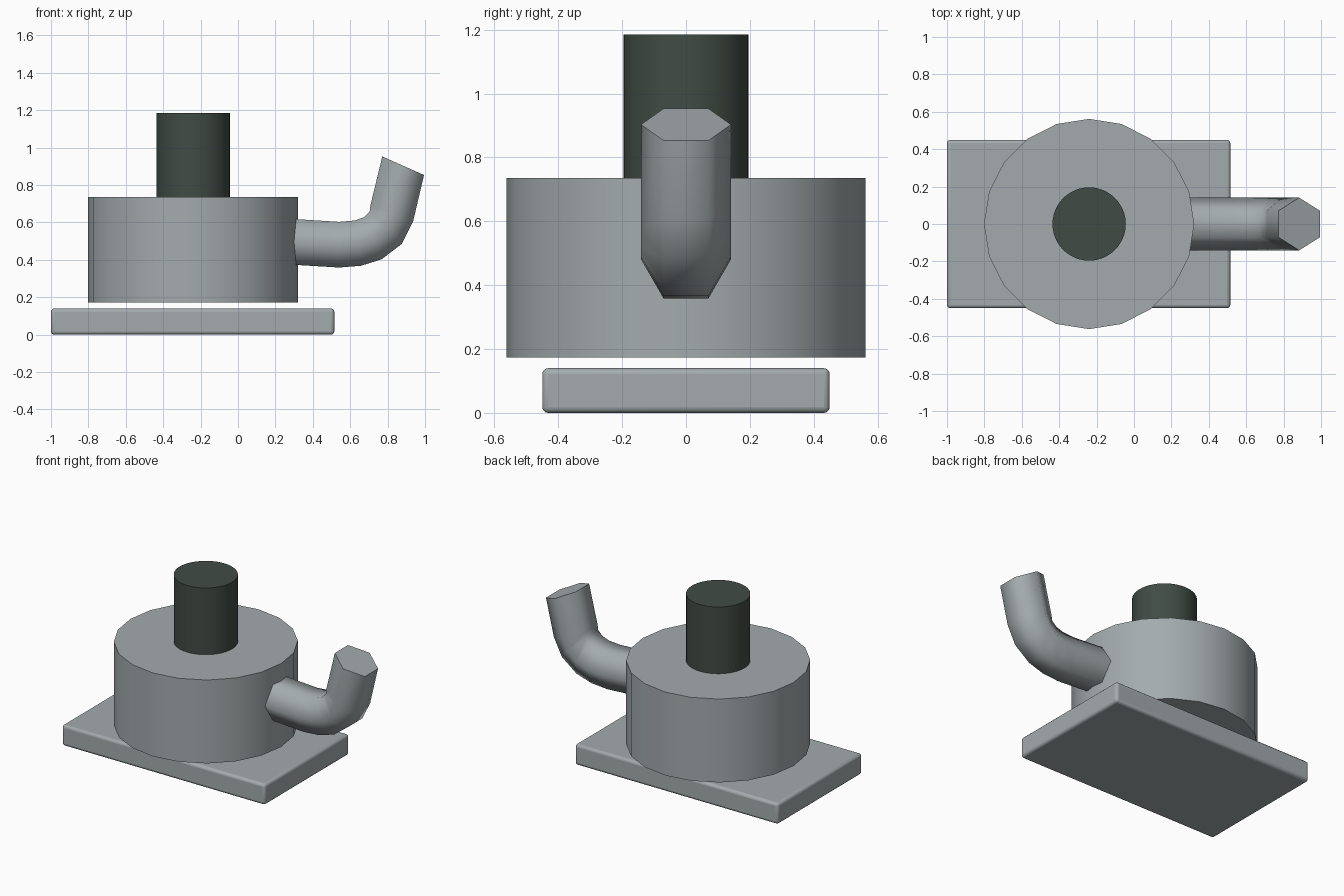
import bpy, bmesh
from math import sin, cos, pi, radians

if "Cube" in bpy.data.objects:
    bpy.data.objects.remove(bpy.data.objects["Cube"], do_unlink=True)


def material(name, colour):
    m = bpy.data.materials.new(name)
    m.use_nodes = True
    m.diffuse_color = colour
    m.node_tree.nodes["Principled BSDF"].inputs["Base Color"].default_value = colour
    return m


GREY = material("steel grey", (0.37, 0.41, 0.42, 1))
DARK = material("dark green grey", (0.052, 0.071, 0.06, 1))


def finish(obj, name, mat, angle=40):
    obj.name = name
    obj.data.materials.append(mat)
    bpy.ops.object.select_all(action='DESELECT')
    obj.select_set(True)
    bpy.context.view_layer.objects.active = obj
    bpy.ops.object.shade_smooth_by_angle(angle=radians(angle))


def cylinder(name, mat, radius, bottom, top, sides, x):
    bpy.ops.mesh.primitive_cylinder_add(
        vertices=sides, radius=radius, depth=top - bottom,
        location=(x, 0, (bottom + top) / 2))
    finish(bpy.context.object, name, mat)


# Base plate with softly rounded edges
bpy.ops.mesh.primitive_cube_add(size=1, location=(-0.2425, 0, 0.07))
plate = bpy.context.object
plate.scale = (1.515, 0.9, 0.14)
bpy.ops.object.transform_apply(location=False, rotation=False, scale=True)
bevel = plate.modifiers.new("rounded_edges", 'BEVEL')
bevel.width, bevel.segments = 0.018, 3
finish(plate, "base_plate", GREY)

# Drum floating above the plate, with the dark shaft on top
cylinder("drum", GREY, 0.562, 0.173, 0.735, 20, -0.24)
cylinder("shaft", DARK, 0.196, 0.6, 1.185, 48, -0.24)

# Hexagonal spout: each ring is centre x, centre z, tilt in degrees
RINGS = [(0.05, 0.52, -6), (0.31, 0.495, -4), (0.54, 0.481, 0),
         (0.64, 0.489, 8), (0.72, 0.515, 23), (0.79, 0.572, 45),
         (0.822, 0.648, 69), (0.883, 0.903, 66)]
bm = bmesh.new()
loops = []
for x, z, tilt in RINGS:
    a = radians(tilt)
    loop = []
    for i in range(6):
        side, up = 0.141 * cos(i * pi / 3), 0.141 * sin(i * pi / 3)
        loop.append(bm.verts.new((x - up * sin(a), side, z + up * cos(a))))
    loops.append(loop)
for lower, upper in zip(loops, loops[1:]):
    for i in range(6):
        j = (i + 1) % 6
        bm.faces.new((lower[i], lower[j], upper[j], upper[i]))
bm.faces.new(loops[0])
bm.faces.new(loops[-1])
bmesh.ops.recalc_face_normals(bm, faces=bm.faces)
mesh = bpy.data.meshes.new("spout")
bm.to_mesh(mesh)
bm.free()
spout = bpy.data.objects.new("spout", mesh)
bpy.context.collection.objects.link(spout)
finish(spout, "spout", GREY, 66)
